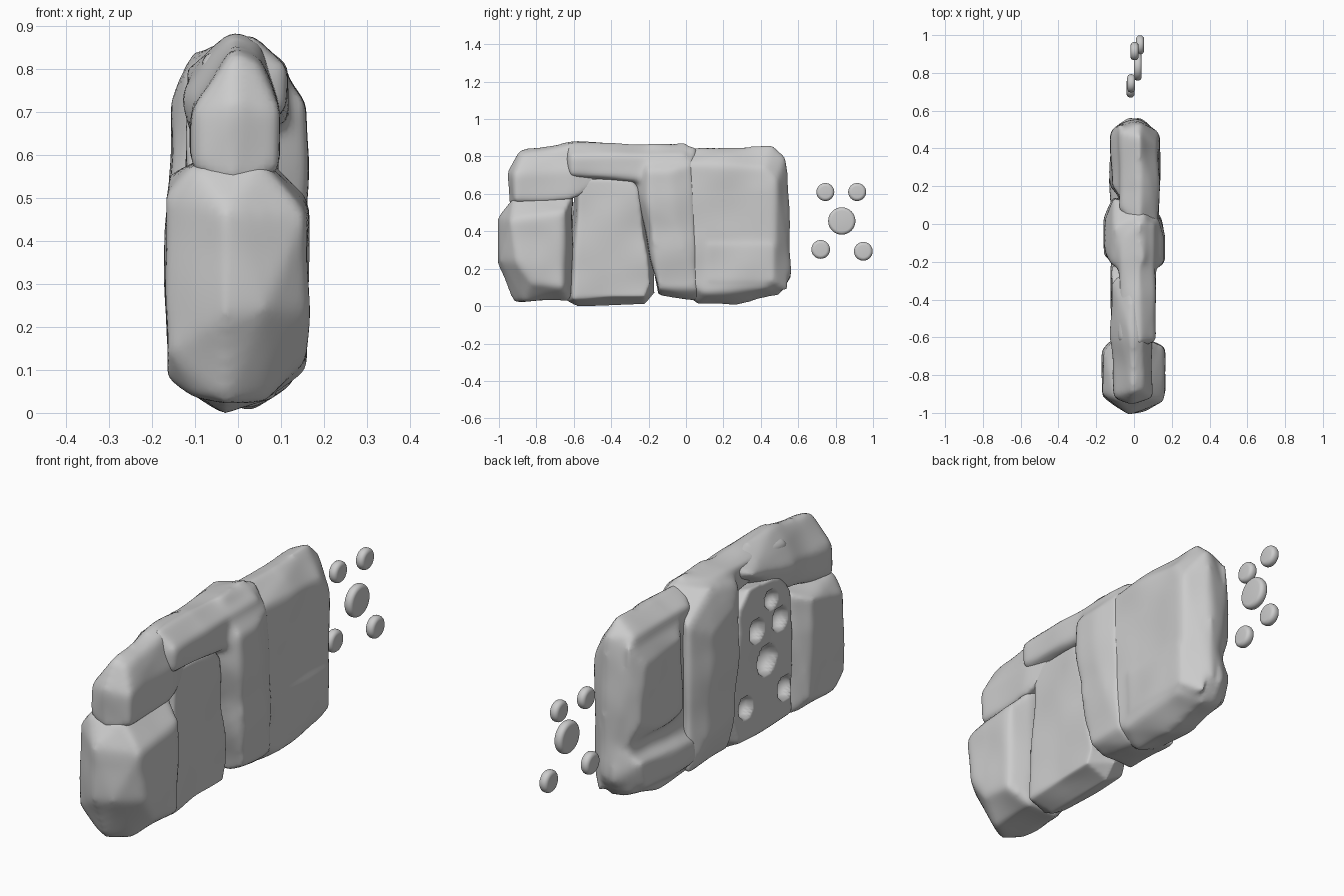
import bpy, bmesh, math
from mathutils import noise, Vector


def hull(bm, rings):
    """Convex lump from outlines (y, z) placed at several x positions."""
    vs = [bm.verts.new((x, y, z)) for x, outline in rings for y, z in outline]
    res = bmesh.ops.convex_hull(bm, input=vs)
    junk = [v for v in res["geom_interior"] if isinstance(v, bmesh.types.BMVert)]
    bmesh.ops.delete(bm, geom=junk, context='VERTS')


def box(y0, y1, z0, z1):
    return [(y0, z0), (y1, z0), (y1, z1), (y0, z1)]


def new_object(name, bm):
    me = bpy.data.meshes.new(name)
    bmesh.ops.recalc_face_normals(bm, faces=bm.faces)
    bm.to_mesh(me)
    bm.free()
    ob = bpy.data.objects.new(name, me)
    bpy.context.collection.objects.link(ob)
    return ob


def stone(name, lumps, pits=(), voxel=0.015, smooth=10, rough=0.012):
    bm = bmesh.new()
    for rings in lumps:
        hull(bm, rings)
    ob = new_object(name, bm)
    # fuse the lumps and soften all edges
    m = ob.modifiers.new("fuse", 'REMESH')
    m.mode, m.voxel_size = 'VOXEL', voxel
    s = ob.modifiers.new("soften", 'SMOOTH')
    s.factor, s.iterations = 0.5, smooth
    dg = bpy.context.evaluated_depsgraph_get()
    me = bpy.data.meshes.new_from_object(ob.evaluated_get(dg))
    ob.modifiers.clear()
    ob.data = me
    # gentle hand-hewn waviness, then round pits pressed into the -x face
    bm = bmesh.new()
    bm.from_mesh(me)
    bm.normal_update()
    for v in bm.verts:
        v.co += v.normal * (rough * noise.noise(v.co * 5))
        if v.co.x < -0.04:
            for y, z, r in pits:
                d2 = (v.co.y - y) ** 2 + (v.co.z - z) ** 2
                if d2 < r * r:
                    v.co.x = max(v.co.x, -0.115 + 0.9 * math.sqrt(r * r - d2))
    for f in bm.faces:
        f.smooth = True
    bm.to_mesh(me)
    bm.free()


# front pillar
stone("front_pillar", [[
    (-0.167, [(-0.92, .14), (-0.90, .50), (-0.68, .56), (-0.66, .10), (-0.84, .08)]),
    (-0.10, [(-0.88, .04), (-0.63, .03), (-0.60, .59), (-0.92, .57)]),
    (-0.03, [(-1.005, .22), (-1.01, .47), (-0.92, .03)]),
    (0.06, [(-0.99, .24), (-0.97, .46), (-0.86, .03), (-0.62, .03), (-0.60, .61), (-0.92, .59)]),
    (0.163, [(-0.94, .46), (-0.82, .12), (-0.66, .10), (-0.65, .50), (-0.90, .24)])]])

# ridged cap stone over the pillar
stone("cap_stone", [[
    (-0.10, [(-0.92, .56), (-0.60, .62), (-0.58, .72), (-0.91, .70)]),
    (-0.125, [(-0.30, .80), (-0.55, .74)]),
    (-0.01, [(-0.945, .52), (-0.955, .72), (-0.89, .84), (-0.60, .885), (-0.22, .86),
             (-0.60, .62), (-0.25, .75)]),
    (0.10, [(-0.92, .56), (-0.62, .56), (-0.60, .72), (-0.92, .70)]),
    (0.05, [(-0.60, .86), (-0.88, .81), (-0.3, .76)])]])

# bent middle stone: arm over the doorway and a long leg
stone("middle_stone", [
    [(-0.08, [(-0.60, .74), (-0.62, .82), (-0.1, .72), (-0.1, .85)]),
     (0.03, [(-0.66, .76), (-0.63, .875), (-0.4, .865), (0.0, .87), (-0.62, .67), (0.0, .66)]),
     (0.118, [(-0.62, .70), (-0.62, .80), (-0.40, .81), (0.0, .81), (0.0, .66), (-0.28, .69)])],
    [(-0.155, [(-0.15, .25), (-0.17, .60), (-0.13, .72), (0.02, .66), (0.05, .20)]),
     (-0.11, [(-0.15, .06), (0.14, .05), (0.15, .72), (-0.02, .84), (-0.22, .80)]),
     (0.05, [(-0.15, .05), (0.08, .03), (0.05, .85), (-0.20, .88), (-0.27, .66)]),
     (0.163, [(-0.20, .52), (-0.21, .72), (-0.08, .72), (-0.06, .45)]),
     (0.133, [(-0.15, .09), (0.06, .09), (0.03, .76)])]])

# door slab, with pits on its back matching the loose pebbles
stone("door_slab", [[
    (-0.118, [(-0.60, .06), (-0.22, .06), (-0.17, .20), (-0.22, .66), (-0.30, .74),
              (-0.50, .72), (-0.60, .6)]),
    (-0.03, [(-0.64, .03), (-0.58, .0), (-0.22, .01), (-0.16, .07), (-0.25, .70), (-0.58, .70)]),
    (0.085, [(-0.60, .04), (-0.22, .05), (-0.19, .12), (-0.26, .62), (-0.30, .68), (-0.57, .68)])]],
    pits=[(-.34, .53, .052), (-.51, .52, .052), (-.42, .365, .068),
          (-.55, .19, .055), (-.265, .205, .05), (-.45, .63, .04)],
    voxel=0.01, smooth=6)

# large end slab with raised panel and foot ledge
stone("end_slab", [
    [(-0.08, [(0.05, .05), (0.30, .04), (0.50, .09), (0.53, .60), (0.49, .80), (0.08, .80)]),
     (0.03, [(-0.04, .12), (0.06, .01), (0.26, .01), (0.50, .06), (0.565, .17), (0.55, .60),
             (0.535, .80), (0.46, .86), (-0.03, .84)]),
     (0.13, [(-0.02, .14), (0.10, .07), (0.43, .10), (0.47, .20), (0.48, .66), (0.42, .74), (-0.02, .76)])],
    [(-0.125, [(0.20, .38), (0.36, .36), (0.47, .68), (0.20, .70), (0.50, .42)]),
     (-0.07, box(0.13, 0.53, .31, .78))],
    [(-0.125, [(0.08, .11), (0.46, .12), (0.50, .24), (0.10, .20)]),
     (-0.02, [(0.02, .06), (0.20, .015), (0.50, .06), (0.565, .16), (0.55, .31), (0.04, .28)])],
    [(0.137, box(0.12, 0.47, .13, .33)), (0.06, box(0.08, 0.54, .08, .38))]])

# loose round pebbles
pebbles = [(-.015, .745, .61, .048), (.003, .915, .61, .048), (.02, .833, .455, .073),
           (-.018, .72, .303, .05), (.032, .948, .293, .05)]
for i, (x, y, z, r) in enumerate(pebbles):
    bm = bmesh.new()
    bmesh.ops.create_cone(bm, cap_ends=True, segments=32, radius1=r, radius2=r, depth=0.042)
    rims = [e for e in bm.edges if abs(e.verts[0].co.z - e.verts[1].co.z) < 1e-5]
    bmesh.ops.bevel(bm, geom=rims, offset=0.018, segments=5, profile=0.5, affect='EDGES')
    for v in bm.verts:
        v.co = Vector((v.co.z + x, v.co.x + y, v.co.y + z))
    for f in bm.faces:
        f.smooth = True
    new_object(f"pebble_{i + 1}", bm)
